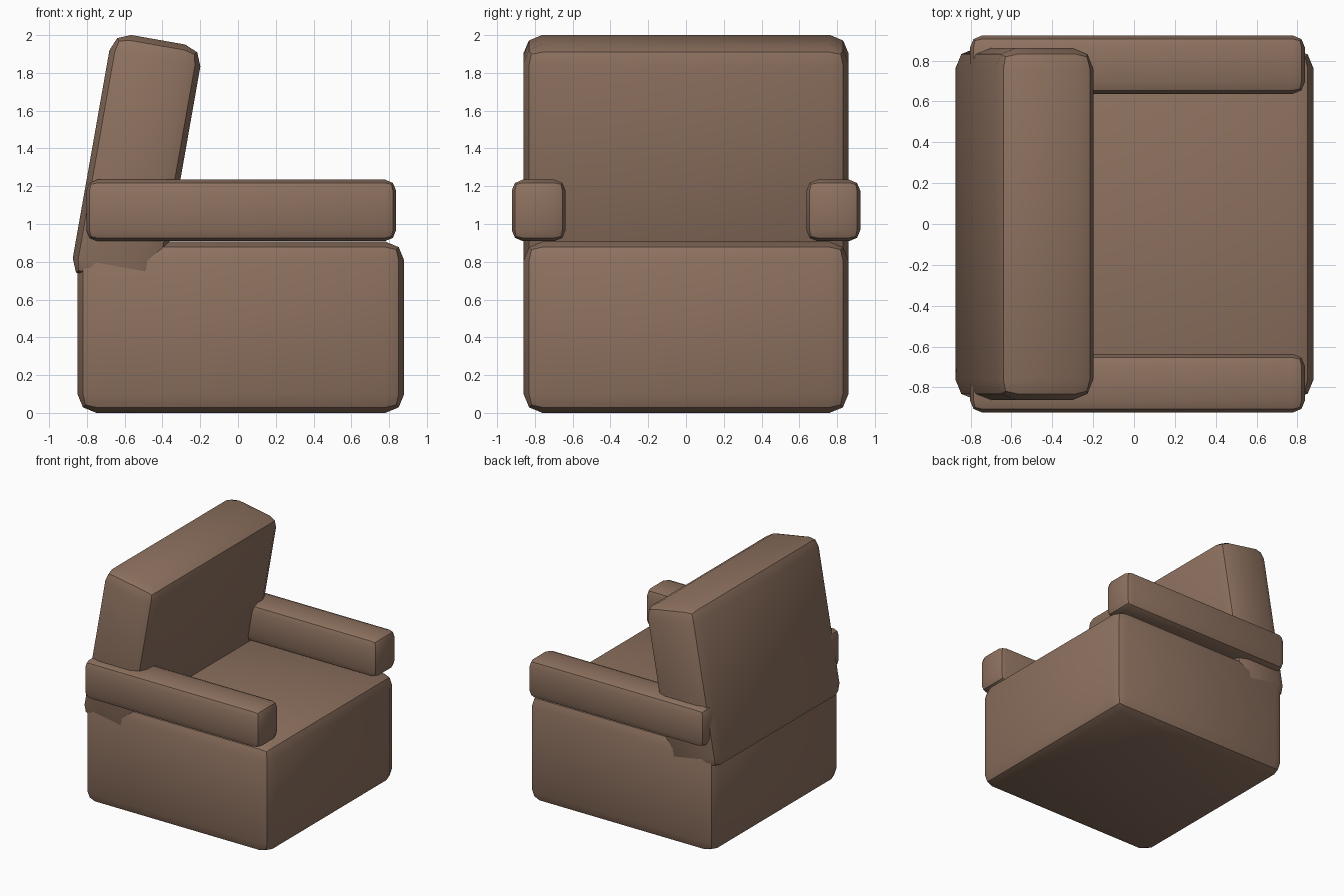
import bpy
import bmesh
from math import radians
from mathutils import Matrix

cube = bpy.data.objects.get("Cube")
if cube:
    bpy.data.objects.remove(cube, do_unlink=True)

# Single upholstery colour
COLOUR = (0.27, 0.167, 0.116, 1.0)
fabric = bpy.data.materials.new("brown_upholstery")
fabric.use_nodes = True
fabric.diffuse_color = COLOUR
bsdf = next(n for n in fabric.node_tree.nodes if n.type == 'BSDF_PRINCIPLED')
bsdf.inputs["Base Color"].default_value = COLOUR
bsdf.inputs["Roughness"].default_value = 0.8


def cushion(name, size, centre, bevel, tilt=0.0):
    """Box with two-step rounded edges, leaned about the y axis."""
    bm = bmesh.new()
    bmesh.ops.create_cube(bm, size=1.0, matrix=Matrix.Diagonal((*size, 1.0)))
    bmesh.ops.bevel(bm, geom=bm.edges[:], offset=bevel, segments=2,
                    profile=0.5, affect='EDGES')
    mesh = bpy.data.meshes.new(name)
    bm.to_mesh(mesh)
    bm.free()
    mesh.materials.append(fabric)
    obj = bpy.data.objects.new(name, mesh)
    obj.location = centre
    obj.rotation_euler.y = tilt
    bpy.context.collection.objects.link(obj)
    bpy.ops.object.select_all(action='DESELECT')
    obj.select_set(True)
    bpy.context.view_layer.objects.active = obj
    bpy.ops.object.shade_smooth_by_angle(angle=radians(30))
    return obj


# Seat block
cushion("seat_base", (1.73, 1.72, 0.907), (0.015, 0, 0.4535), 0.1)

# Leaning backrest, sunk into the seat
cushion("backrest", (0.489, 1.722, 1.317), (-0.537, 0, 1.327), 0.1, radians(10))

# Pair of armrests
for side, y in (("right", -0.78), ("left", 0.78)):
    cushion(side + "_armrest", (1.64, 0.285, 0.325), (0.017, y, 1.072), 0.058)
